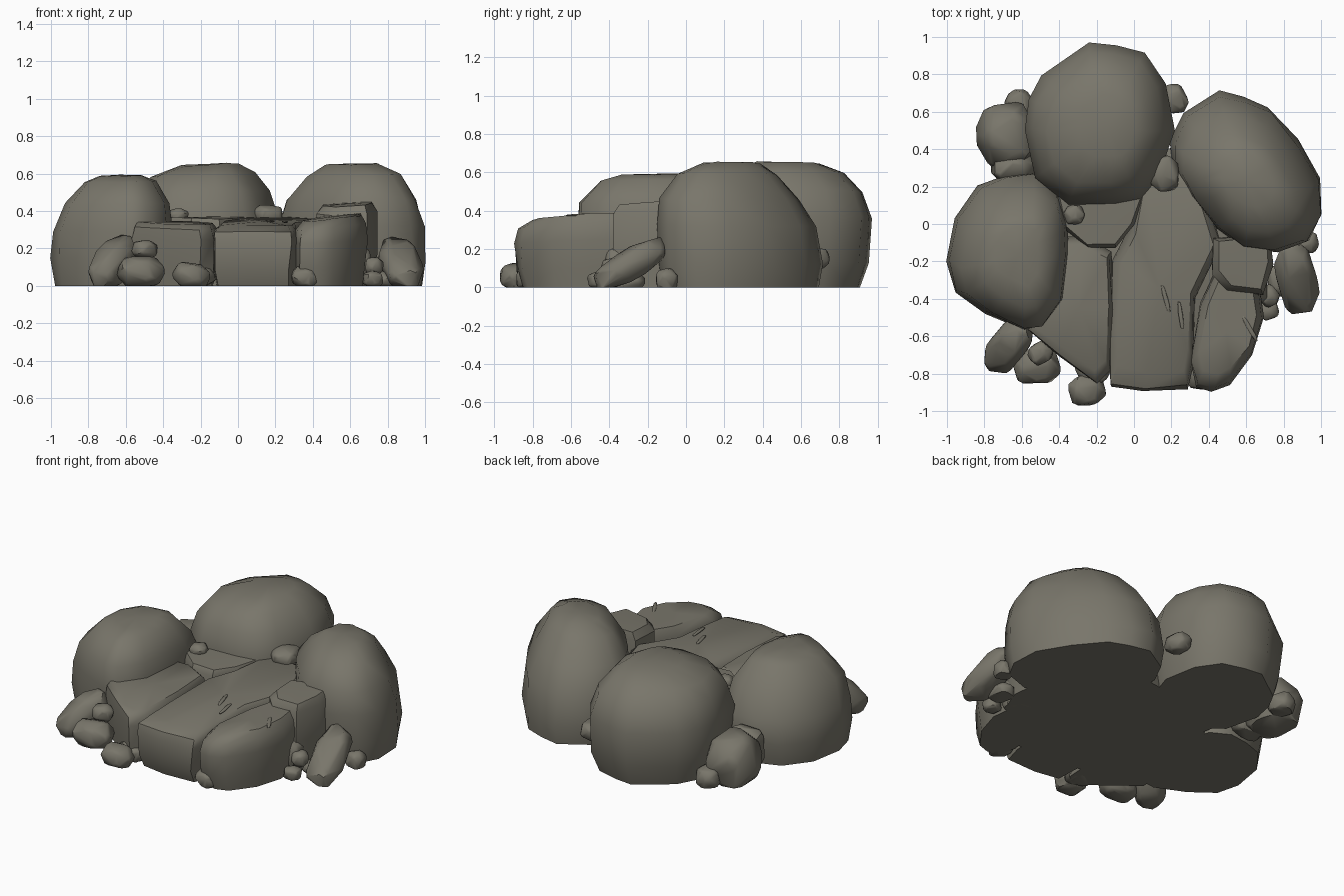
import bpy, bmesh, math, random
from mathutils import Vector, Euler

if "Cube" in bpy.data.objects:
    bpy.data.objects.remove(bpy.data.objects["Cube"])

stone = bpy.data.materials.new("olive grey stone")
stone.diffuse_color = (0.19, 0.18, 0.145, 1)
stone.use_nodes = True
stone.node_tree.nodes["Principled BSDF"].inputs["Base Color"].default_value = stone.diffuse_color


def finish(name, bm, angle):
    bmesh.ops.recalc_face_normals(bm, faces=bm.faces)
    me = bpy.data.meshes.new(name)
    bm.to_mesh(me)
    bm.free()
    me.materials.append(stone)
    me.shade_smooth()
    me.set_sharp_from_angle(angle=math.radians(angle))
    ob = bpy.data.objects.new(name, me)
    bpy.context.collection.objects.link(ob)


def boulder(name, outline, rings, tilt=(0, 0), seed=1, jitter=0.008, angle=42):
    """Loft a plan outline through rings of (z, scale, dx, dy); tilt slopes the top."""
    rnd = random.Random(seed)
    xs, ys = [p[0] for p in outline], [p[1] for p in outline]
    cx, cy = (min(xs) + max(xs)) / 2, (min(ys) + max(ys)) / 2
    h = rings[-1][0]
    bm = bmesh.new()
    loops = []
    for z, s, dx, dy in rings:
        loop = []
        for px, py in outline:
            x, y = cx + (px - cx) * s + dx, cy + (py - cy) * s + dy
            k = (z / h) ** 2
            zz = z + k * (tilt[0] * (x - cx) + tilt[1] * (y - cy))
            if z > 0:
                x += rnd.uniform(-jitter, jitter)
                y += rnd.uniform(-jitter, jitter)
                zz += rnd.uniform(-jitter, jitter) * 0.6
            loop.append(bm.verts.new((x, y, zz)))
        loops.append(loop)
    n = len(outline)
    for a, b in zip(loops, loops[1:]):
        for i in range(n):
            bm.faces.new((a[i], a[(i + 1) % n], b[(i + 1) % n], b[i]))
    bm.faces.new(loops[0][::-1])
    mid = sum((v.co for v in loops[-1]), Vector()) / n
    top = bm.verts.new(mid + Vector((0, 0, 0.004)))
    for i in range(n):
        bm.faces.new((loops[-1][i], loops[-1][(i + 1) % n], top))
    finish(name, bm, angle)


def pebble(name, loc, half, rot=(0, 0, 0), seed=1, box=0.8):
    """Chipped convex stone (hull of a truncated, jittered ball), cut flat at the ground."""
    rnd = random.Random(seed)
    bm = bmesh.new()
    bmesh.ops.create_icosphere(bm, subdivisions=1, radius=1)
    spin = Euler([rnd.uniform(0, 3) for _ in range(3)])
    e = Euler([math.radians(a) for a in rot])
    pts = []
    for edge in bm.edges:
        a, b = (v.co for v in edge.verts)
        pts += [a.lerp(b, 0.22), a.lerp(b, 0.78)]
    bm.free()
    bm = bmesh.new()
    for c in pts:
        c.rotate(spin)
        c = c * rnd.uniform(1.04, 1.16)
        c = Vector([math.copysign(abs(t) ** box, t) for t in c])
        c = Vector([max(-0.97, min(0.97, t)) * s for t, s in zip(c, half)])
        c.rotate(e)
        bm.verts.new(c + Vector(loc))
    out = bmesh.ops.convex_hull(bm, input=bm.verts[:])
    junk = {g for k in ("geom_interior", "geom_unused") for g in out[k]
            if isinstance(g, bmesh.types.BMVert)}
    bmesh.ops.delete(bm, geom=list(junk), context='VERTS')
    r = bmesh.ops.bisect_plane(bm, geom=bm.verts[:] + bm.edges[:] + bm.faces[:],
                               plane_co=(0, 0, 0), plane_no=(0, 0, -1), clear_outer=True)
    cut = [g for g in r["geom_cut"] if isinstance(g, bmesh.types.BMEdge)]
    if cut:
        bmesh.ops.holes_fill(bm, edges=cut)
    finish(name, bm, 42)


# three big boulders
boulder("back_boulder",
        [(-.59, .5), (-.56, .66), (-.49, .79), (-.24, .97), (-.1, .955), (.06, .91), (.17, .75),
         (.215, .5), (.13, .24), (.03, .14), (-.1, .1), (-.35, .1), (-.53, .25)],
        [(0, .88, 0, -.01), (.13, .96, 0, 0), (.36, 1, 0, 0), (.5, .88, 0, 0),
         (.595, .68, 0, -.01), (.648, .38, .04, -.01)], (.05, 0), 2, angle=50)
boulder("left_boulder",
        [(-1, -.2), (-.96, .03), (-.83, .2), (-.69, .25), (-.55, .27), (-.42, .2), (-.37, .04),
         (-.355, -.13), (-.385, -.4), (-.5, -.56), (-.6, -.57), (-.8, -.48), (-.96, -.36)],
        [(0, .93, 0, 0), (.15, 1, 0, 0), (.29, .98, .01, 0), (.44, .87, .03, -.04),
         (.56, .6, .05, -.04), (.588, .38, .05, -.02)], (0, .02), 3, angle=50)
boulder("right_boulder",
        [(.195, .45), (.27, .6), (.45, .71), (.59, .68), (.72, .63), (.87, .45), (.99, .25),
         (1, .05), (.93, -.08), (.76, -.14), (.58, -.12), (.43, -.02), (.28, .17), (.2, .32)],
        [(0, .96, 0, 0), (.12, 1, 0, 0), (.32, .97, .01, -.02), (.46, .86, .01, -.055),
         (.59, .61, .02, -.075), (.65, .34, .01, -.05)], (.02, 0), 4, angle=50)

# low slabs between the boulders
boulder("centre_slab",
        [(-.13, -.87), (.05, -.9), (.28, -.89), (.32, -.75), (.33, -.4), (.47, -.1), (.35, .3),
         (.05, .32), (-.02, -.03), (-.12, -.2), (-.14, -.6)],
        [(0, .92, 0, 0), (.08, .98, 0, 0), (.25, 1, 0, 0), (.31, .96, 0, 0), (.345, .84, 0, .01)],
        (0, .045), 5)
boulder("left_slab",
        [(-.56, -.57), (-.4, -.7), (-.2, -.85), (-.13, -.78), (-.11, -.45), (-.12, -.15),
         (-.28, -.07), (-.53, -.08)],
        [(0, .95, 0, 0), (.1, .98, 0, 0), (.25, 1, 0, 0), (.31, .97, 0, 0), (.338, .87, 0, .01)],
        (-.02, .03), 6)
boulder("right_slab",
        [(.3, -.74), (.33, -.87), (.42, -.89), (.51, -.86), (.63, -.7), (.69, -.5),
         (.66, -.26), (.45, -.22), (.36, -.42)],
        [(0, .88, 0, 0), (.1, .96, 0, 0), (.24, 1, 0, 0), (.32, .95, 0, 0), (.365, .78, .01, .02)],
        (.1, .04), 7)
boulder("right_block",
        [(.42, -.08), (.42, -.27), (.5, -.36), (.69, -.38), (.75, -.22), (.73, -.05)],
        [(0, .95, 0, 0), (.2, 1, 0, 0), (.39, .97, 0, 0), (.435, .83, 0, .01)],
        (.05, .08), 8, angle=35)
boulder("inner_ledge",
        [(-.44, .25), (-.38, -.02), (-.25, -.12), (-.1, -.12), (0, 0), (.1, .3)],
        [(0, .95, 0, 0), (.33, 1, 0, 0), (.365, .93, 0, 0)], (0, .02), 9, angle=35)
# low filler stone closing the gaps underneath
boulder("core_stone",
        [(-.45, -.4), (-.2, -.65), (.4, -.68), (.6, -.4), (.65, 0), (.3, .42), (-.2, .35), (-.5, .08)],
        [(0, 1, 0, 0), (.1, 1, 0, 0), (.13, .9, 0, 0)], (0, 0), 10)

# shallow chips lying along the slab tops
for i, (x, y, z, a) in enumerate([(.17, -.4, .346, 15), (.25, -.49, .343, 8), (.62, -.56, .378, 30)]):
    pebble(f"slab_chip_{i + 1}", (x, y, z), (.012, .08, .006), (2, 0, a), 60 + i)

# loose stones: centre, half size, rotation
stones = [
    ((-.32, .05, .375), (.055, .055, .04), (0, 0, 20)),
    ((.16, .27, .38), (.085, .1, .055), (0, 0, 10)),
    ((-.25, -.89, .055), (.1, .085, .07), (0, 10, 10)),
    ((-.52, -.76, .075), (.13, .1, .085), (0, 0, 5)),
    ((-.5, -.69, .195), (.068, .06, .052), (0, 0, 30)),
    ((.72, -.46, .035), (.055, .055, .045), (0, 0, 15)),
    ((.72, -.385, .105), (.055, .06, .05), (0, 0, 40)),
    ((.93, -.1, .04), (.06, .06, .06), (0, 0, 0)),
    ((.78, -.3, .03), (.07, .09, .05), (0, 0, 0)),
    ((-.68, .47, .12), (.16, .18, .18), (0, 12, 10)),
    ((-.61, .64, .05), (.075, .085, .07), (0, 0, 30)),
    ((-.64, .3, .12), (.13, .08, .15), (0, 0, 5)),
    ((.22, .67, .15), (.065, .085, .06), (0, 0, 20)),
    ((.36, -.8, .045), (.08, .09, .06), (0, 15, 0)),
    ((-.22, -.76, .05), (.1, .1, .06), (0, 0, 10)),
    ((.6, -.35, .1), (.12, .1, .14), (0, 0, 0)),
]
for i, (loc, half, rot) in enumerate(stones):
    pebble(f"loose_stone_{i + 1}", loc, half, rot, 20 + i)

# two long stones leaning on the boulders
pebble("leaning_stone_left", (-.67, -.65, .12), (.1, .19, .1), (38, 0, -38), 50)
pebble("leaning_stone_right", (.87, -.29, .12), (.11, .225, .08), (30, 0, 12), 51)
